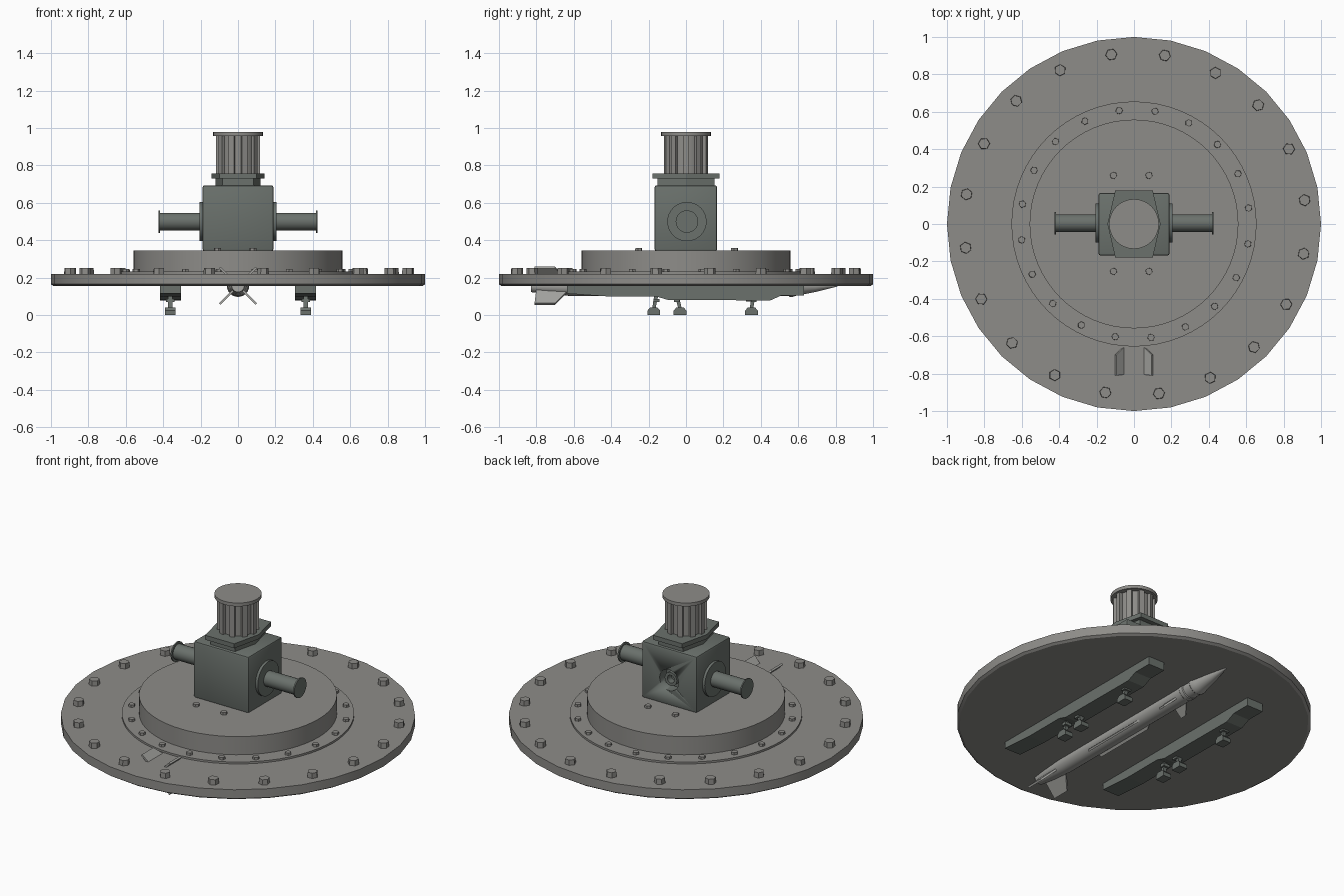
import bpy, bmesh
from math import radians, sin, cos, pi
from mathutils import Matrix, Vector

if "Cube" in bpy.data.objects:
    bpy.data.objects.remove(bpy.data.objects["Cube"])


def material(name, rgb):
    m = bpy.data.materials.new(name)
    m.diffuse_color = (*rgb, 1)
    m.use_nodes = True
    m.node_tree.nodes["Principled BSDF"].inputs["Base Color"].default_value = m.diffuse_color
    return m


STEEL = material("steel", (0.27, 0.265, 0.25))
GREEN = material("green_grey", (0.145, 0.165, 0.15))
PALE = material("pale_metal", (0.38, 0.38, 0.36))


def finish(name, bm, mat, smooth=True):
    bmesh.ops.recalc_face_normals(bm, faces=bm.faces)
    me = bpy.data.meshes.new(name)
    bm.to_mesh(me)
    bm.free()
    ob = bpy.data.objects.new(name, me)
    bpy.context.collection.objects.link(ob)
    me.materials.append(mat)
    if smooth:
        bpy.ops.object.select_all(action='DESELECT')
        ob.select_set(True)
        bpy.context.view_layer.objects.active = ob
        bpy.ops.object.shade_smooth_by_angle(angle=radians(32))
    return ob


def lathe(name, profile, sides, mat, matrix=Matrix()):
    """Closed solid of revolution from (radius, height) points."""
    bm = bmesh.new()
    rings = []
    for r, h in profile:
        rings.append([bm.verts.new(matrix @ Vector((r * cos(2 * pi * i / sides),
                      r * sin(2 * pi * i / sides), h))) for i in range(sides)])
    for a, b in zip(rings, rings[1:]):
        for i in range(sides):
            j = (i + 1) % sides
            bm.faces.new((a[i], a[j], b[j], b[i]))
    bm.faces.new(rings[0])
    bm.faces.new(rings[-1])
    return finish(name, bm, mat)


def prism(bm, pts, offset):
    """Extrude a 3D polygon by a vector."""
    f = bm.faces.new([bm.verts.new(p) for p in pts])
    new = bmesh.ops.extrude_face_region(bm, geom=[f])["geom"]
    bmesh.ops.translate(bm, vec=offset,
                        verts=[v for v in new if isinstance(v, bmesh.types.BMVert)])
    bm.faces.ensure_lookup_table()
    if f.is_valid is False:
        return


def bolts(name, places, r, z0, z1):
    bm = bmesh.new()
    for x, y, a in places:
        bmesh.ops.create_cone(bm, cap_ends=True, segments=6, radius1=r, radius2=r * 0.94,
                              depth=z1 - z0, matrix=Matrix.Translation((x, y, (z0 + z1) / 2))
                              @ Matrix.Rotation(a, 4, 'Z'))
    finish(name, bm, STEEL, False)


def circle_places(n, r, start):
    angles = [radians(start) + 2 * pi * i / n for i in range(n)]
    return [(r * cos(a) + 0.006, r * sin(a), a) for a in angles]


def box(name, size, centre, bevel, mat):
    bm = bmesh.new()
    bmesh.ops.create_cube(bm, size=1, matrix=Matrix.Translation(centre) @ Matrix.Diagonal((*size, 1)))
    bmesh.ops.bevel(bm, geom=bm.edges[:], offset=bevel, segments=2, affect='EDGES', profile=0.5)
    return finish(name, bm, mat)


# Base plate, clamped ring and raised drum
lathe("base_plate", [(0.985, 0.155), (1, 0.165), (1, 0.22), (0.6, 0.22)], 32, STEEL)
lathe("clamp_ring", [(0.655, 0.21), (0.655, 0.232), (0.55, 0.232)], 64, STEEL)
lathe("raised_drum", [(0.558, 0.22), (0.558, 0.345)], 64, STEEL)

# Bolts
bolts("outer_bolts", circle_places(20, 0.915, 8), 0.032, 0.215, 0.252)
bolts("ring_bolts", circle_places(20, 0.612, 8), 0.02, 0.228, 0.246)
bolts("drum_bolts", [(x, y, 0.3) for x in (-0.11, 0.08) for y in (-0.253, 0.26)], 0.02, 0.34, 0.36)

# Gearbox with a round socket in its back face
gearbox = box("gearbox", (0.38, 0.335, 0.352), (0, -0.001, 0.518), 0.012, GREEN)
back = Matrix.Translation((0, 0.0, 0.5)) @ Matrix.Rotation(-pi / 2, 4, 'X')
cutter = lathe("socket_cutter", [(0.065, 0.10), (0.065, 0.25)], 32, GREEN, back)
cutter.hide_render = True
cutter.hide_viewport = True
cut = gearbox.modifiers.new("socket", 'BOOLEAN')
cut.object = cutter
cut.solver = 'EXACT'
lathe("socket_boss", [(0.042, 0.09), (0.042, 0.15), (0.024, 0.15), (0.024, 0.11)], 24, GREEN, back)

# Side shafts
for side, s in (("right", 1), ("left", -1)):
    lathe(side + "_shaft",
          [(0.105, 0.18), (0.105, 0.206), (0.047, 0.206), (0.047, 0.418), (0.06, 0.418),
           (0.06, 0.426)], 32, GREEN,
          Matrix.Translation((0, 0.005, 0.5)) @ Matrix.Rotation(s * pi / 2, 4, 'Y'))

# Six-sided motor mount
bm = bmesh.new()
for k, z, h in ((0.84, 0.685, 0.05), (1, 0.73, 0.028)):
    outline = [(0.1, 0.18), (0.142, 0), (0.1, -0.18), (-0.1, -0.18), (-0.142, 0), (-0.1, 0.18)]
    prism(bm, [(x * k, y * k, z) for x, y in outline], (0, 0, h))
bmesh.ops.holes_fill(bm, edges=[e for e in bm.edges if e.is_boundary], sides=6)
finish("motor_mount", bm, GREEN, False)

# Motor with ribs and cap
lathe("motor_core", [(0.1, 0.75), (0.1, 0.96)], 32, STEEL)
lathe("motor_cap", [(0.133, 0.957), (0.133, 0.978)], 32, STEEL)
bm = bmesh.new()
for i in range(10):
    bmesh.ops.create_cube(bm, size=1, matrix=Matrix.Rotation(2 * pi * i / 10, 4, 'Z')
                          @ Matrix.Translation((0.1, 0, 0.857)) @ Matrix.Diagonal((0.036, 0.03, 0.205, 1)))
finish("motor_ribs", bm, STEEL, False)

# Underside launch rails, each a side profile given a width, with clamp feet
rail = [(-0.635, 0.17), (-0.635, 0.115), (-0.42, 0.1), (-0.16, 0.1), (-0.1, 0.082),
        (0.45, 0.078), (0.51, 0.105), (0.63, 0.105), (0.63, 0.17)]
for side, s in (("right", 1), ("left", -1)):
    cx = s * 0.362
    bm = bmesh.new()
    prism(bm, [(cx - 0.056, y, z) for y, z in rail], (0.112, 0, 0))
    bmesh.ops.holes_fill(bm, edges=[e for e in bm.edges if e.is_boundary], sides=12)
    finish(side + "_rail", bm, GREEN, False)
    bm = bmesh.new()
    for y, top in ((-0.172, -0.158), (-0.032, -0.05), (0.35, 0.362)):
        foot = [(-0.034, 0), (0.034, 0), (0.034, 0.024), (0.02, 0.04), (-0.02, 0.04), (-0.034, 0.024)]
        prism(bm, [(cx - 0.028, y + a, z) for a, z in foot], (0.056, 0, 0))
        stem = [(y - 0.009, 0.035), (y + 0.009, 0.035), (top + 0.011, 0.11), (top - 0.011, 0.11)]
        prism(bm, [(cx - 0.011, a, z) for a, z in stem], (0.022, 0, 0))
        bmesh.ops.create_cube(bm, size=1, matrix=Matrix.Translation((cx, top, 0.078))
                              @ Matrix.Diagonal((0.045, 0.03, 0.018, 1)))
    bmesh.ops.holes_fill(bm, edges=[e for e in bm.edges if e.is_boundary], sides=6)
    finish(side + "_clamp_feet", bm, GREEN, False)

# Rocket half sunk in the plate, nose towards +y
axis = Matrix.Translation((0, 0, 0.157)) @ Matrix.Rotation(-pi / 2, 4, 'X')
lathe("rocket_body", [(0.034, -0.83), (0.045, -0.74), (0.056, -0.6), (0.056, 0.46), (0.06, 0.465),
                      (0.06, 0.49), (0.056, 0.495), (0.056, 0.55), (0.06, 0.555), (0.06, 0.57),
                      (0.053, 0.59), (0.034, 0.69), (0.004, 0.81)], 24, PALE, axis)

# Crossed fins: tail fins, small front fins and long strakes
for name, shape in (
        ("tail_fins", [(-0.63, 0.04), (-0.70, 0.138), (-0.81, 0.138), (-0.8, 0.03)]),
        ("front_fins", [(0.43, 0.04), (0.36, 0.115), (0.32, 0.115), (0.32, 0.04)]),
        ("strakes", [(0.12, 0.04), (0.06, 0.072), (-0.34, 0.072), (-0.36, 0.04)])):
    bm = bmesh.new()
    for i in range(4):
        a = pi / 4 + i * pi / 2
        n = Vector((-sin(a), 0, cos(a))) * 0.012
        prism(bm, [Vector((r * cos(a), y, 0.157 + r * sin(a))) - n / 2 for y, r in shape], n)
    bmesh.ops.holes_fill(bm, edges=[e for e in bm.edges if e.is_boundary], sides=4)
    finish(name, bm, PALE, False)
